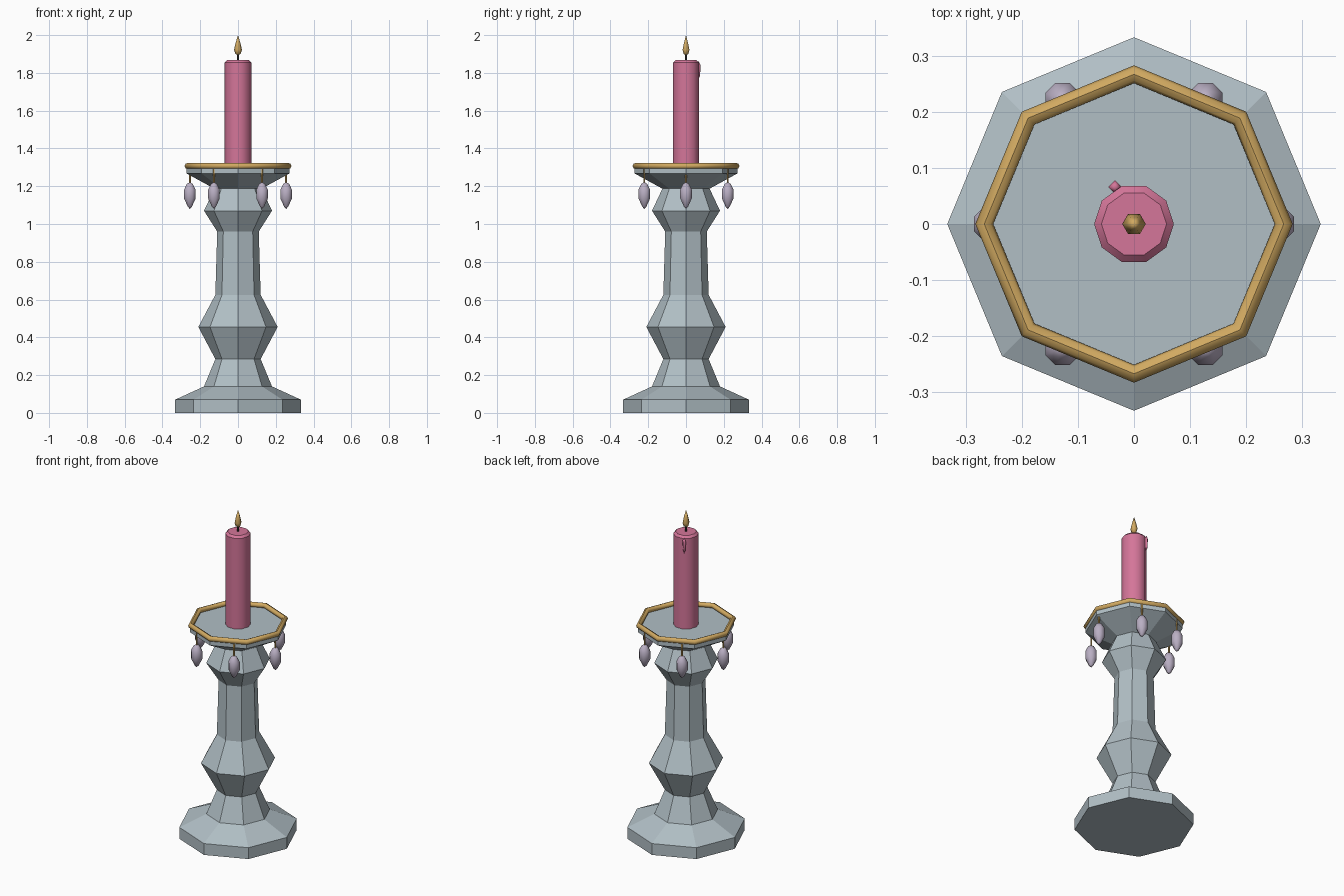
import bpy, bmesh, math

if "Cube" in bpy.data.objects:
    bpy.data.objects.remove(bpy.data.objects["Cube"])


def material(name, r, g, b):
    m = bpy.data.materials.new(name)
    m.diffuse_color = (r, g, b, 1)
    m.use_nodes = True
    m.node_tree.nodes["Principled BSDF"].inputs["Base Color"].default_value = m.diffuse_color
    return m


STONE = material("grey_blue_stone", 0.44, 0.52, 0.56)
PINK = material("pink_wax", 0.66, 0.18, 0.32)
GOLD = material("gold", 0.64, 0.40, 0.12)
LILAC = material("lilac_glass", 0.49, 0.43, 0.55)
DARK = material("dark_wick", 0.04, 0.035, 0.03)


def lathe(name, profile, sides, mat, x=0, y=0, turn=0.0, smooth=None):
    """Turn (radius, z) points, listed bottom to top, into a closed solid."""
    bm = bmesh.new()
    rings = []
    for r, z in profile:
        if r == 0:
            rings.append([bm.verts.new((x, y, z))])
        else:
            angles = [turn + math.tau * i / sides for i in range(sides)]
            rings.append([bm.verts.new((x + r * math.cos(a), y + r * math.sin(a), z))
                          for a in angles])
    for low, high in zip(rings, rings[1:]):
        for i in range(sides):
            j = (i + 1) % sides
            if len(low) == 1:
                bm.faces.new((low[0], high[j], high[i]))
            elif len(high) == 1:
                bm.faces.new((low[i], low[j], high[0]))
            else:
                bm.faces.new((low[i], low[j], high[j], high[i]))
    if len(rings[0]) > 1:
        bm.faces.new(rings[0][::-1])
    if len(rings[-1]) > 1:
        bm.faces.new(rings[-1])
    bmesh.ops.recalc_face_normals(bm, faces=bm.faces)
    me = bpy.data.meshes.new(name)
    bm.to_mesh(me)
    bm.free()
    me.materials.append(mat)
    ob = bpy.data.objects.new(name, me)
    bpy.context.collection.objects.link(ob)
    if smooth:
        bpy.ops.object.select_all(action='DESELECT')
        ob.select_set(True)
        bpy.context.view_layer.objects.active = ob
        bpy.ops.object.shade_smooth_by_angle(angle=math.radians(smooth))
    return ob


# Faceted octagonal stem with base and drip dish
lathe("candlestick_body", [
    (0.333, 0), (0.333, 0.07), (0.18, 0.14), (0.12, 0.285), (0.21, 0.455),
    (0.12, 0.625), (0.11, 0.96), (0.18, 1.07), (0.125, 1.187),
    (0.273, 1.268), (0.273, 1.297)], 8, STONE)

# Gold rim around the dish
bpy.ops.mesh.primitive_torus_add(major_segments=8, minor_segments=8,
                                 major_radius=0.267, minor_radius=0.016,
                                 location=(0, 0, 1.307))
rim = bpy.context.object
rim.name = "dish_rim"
rim.data.materials.append(GOLD)
bpy.ops.object.shade_smooth_by_angle(angle=math.radians(46))
for p in rim.data.polygons:
    p.use_smooth = True

# Candle, wick, flame and wax drip
lathe("candle", [(0.071, 1.295), (0.071, 1.855), (0.058, 1.868)], 10, PINK, smooth=38)
lathe("wick", [(0.006, 1.86), (0.005, 1.905)], 6, DARK)
lathe("flame", [(0, 1.893), (0.014, 1.9), (0.021, 1.922), (0.013, 1.957), (0, 2.0)],
      6, GOLD, smooth=62)
lathe("wax_drip", [(0, 1.765), (0.008, 1.785), (0.012, 1.84), (0, 1.862)],
      4, PINK, -0.034, 0.066, smooth=92)

# Six glass pendants on gold hooks
for k in range(6):
    a = math.tau * k / 6
    x, y = 0.255 * math.cos(a), 0.255 * math.sin(a)
    lathe(f"pendant_hook_{k + 1}", [(0.005, 1.205), (0.005, 1.29)], 6, GOLD, x, y)
    lathe(f"pendant_{k + 1}", [(0, 1.08), (0.012, 1.092), (0.033, 1.135),
                               (0.033, 1.182), (0.017, 1.212), (0, 1.222)],
          8, LILAC, x, y, math.pi / 8, smooth=50)
